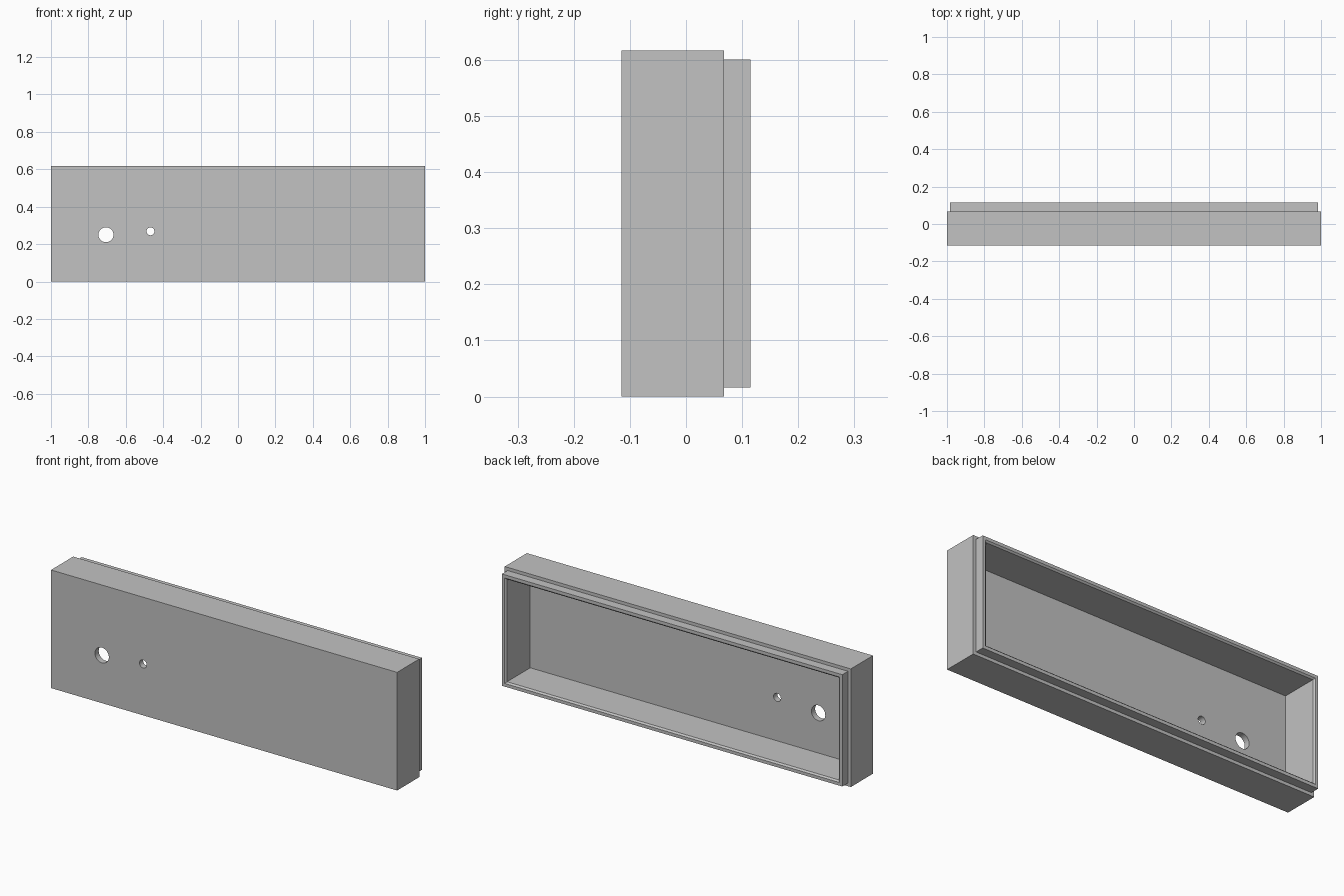
import bpy
import bmesh
from math import pi

old = bpy.data.objects.get("Cube")
if old:
    bpy.data.objects.remove(old, do_unlink=True)

HALF_X, HEIGHT = 1.0, 0.617

grey = bpy.data.materials.new("plain grey")
grey.use_nodes = True
colour = (0.54, 0.54, 0.54, 1)
grey.diffuse_color = colour
grey.node_tree.nodes["Principled BSDF"].inputs["Base Color"].default_value = colour

# Cross-section of the shell as (inset from the outline, y):
# outer wall, shoulder, lip, chamfered rim, inner wall
profile = [(0, -0.115), (0, 0.068), (0.0165, 0.068), (0.0165, 0.115),
           (0.033, 0.115), (0.041, 0.107), (0.041, -0.084)]


def ring(bm, inset, y):
    x, low, high = HALF_X - inset, inset, HEIGHT - inset
    return [bm.verts.new(p) for p in
            ((-x, y, low), (x, y, low), (x, y, high), (-x, y, high))]


# Open-backed case shell
bm = bmesh.new()
rings = [ring(bm, inset, y) for inset, y in profile]
for a, b in zip(rings, rings[1:]):
    for i in range(4):
        j = (i + 1) % 4
        bm.faces.new((a[i], a[j], b[j], b[i]))
bm.faces.new(rings[0])
bm.faces.new(rings[-1])
bmesh.ops.recalc_face_normals(bm, faces=bm.faces)
mesh = bpy.data.meshes.new("case_shell")
bm.to_mesh(mesh)
bm.free()
mesh.materials.append(grey)
shell = bpy.data.objects.new("case_shell", mesh)
bpy.context.collection.objects.link(shell)


# Round holes through the front panel
def drill(name, x, z, radius):
    bpy.ops.mesh.primitive_cylinder_add(
        vertices=48, radius=radius, depth=0.1,
        location=(x, -0.1, z), rotation=(pi / 2, 0, 0))
    cutter = bpy.context.object
    cutter.name = name
    cutter.data.materials.append(grey)
    cutter.hide_render = True
    mod = shell.modifiers.new(name, 'BOOLEAN')
    mod.operation = 'DIFFERENCE'
    mod.solver = 'EXACT'
    mod.object = cutter
    bpy.context.view_layer.objects.active = shell
    bpy.ops.object.modifier_apply(modifier=name)
    bpy.data.objects.remove(cutter, do_unlink=True)


drill("large_hole", -0.706, 0.25, 0.04)
drill("small_hole", -0.468, 0.268, 0.021)

# Smooth hole walls, sharp case edges
bpy.ops.object.select_all(action='DESELECT')
shell.select_set(True)
bpy.context.view_layer.objects.active = shell
bpy.ops.object.shade_smooth_by_angle(angle=pi / 6)
